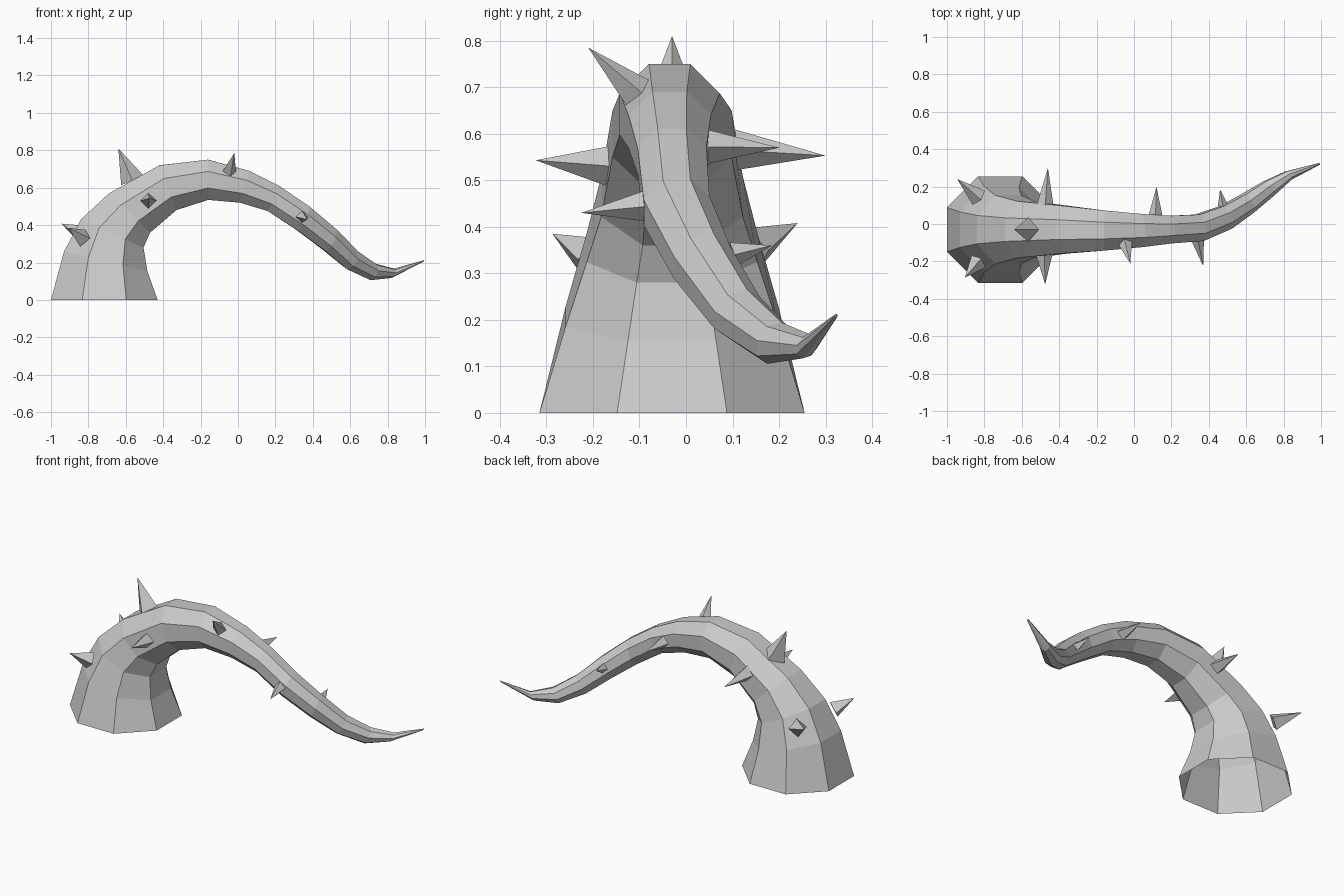
import bpy, bmesh, math
from mathutils import Vector

if "Cube" in bpy.data.objects:
    bpy.data.objects.remove(bpy.data.objects["Cube"])

SIDES = 8

# Arch stations: outer x, outer z, inner x, inner z (side profile), centre y
STATIONS = [
    (-1.00, 0.00, -0.43, 0.00, -0.03),
    (-0.93, 0.26, -0.485, 0.155, -0.03),
    (-0.84, 0.43, -0.505, 0.28, -0.03),
    (-0.69, 0.57, -0.47, 0.36, -0.03),
    (-0.42, 0.72, -0.33, 0.48, -0.03),
    (-0.16, 0.75, -0.16, 0.535, -0.035),
    (0.06, 0.69, 0.01, 0.52, -0.035),
    (0.22, 0.61, 0.16, 0.475, -0.03),
    (0.38, 0.50, 0.32, 0.37, -0.02),
    (0.52, 0.38, 0.46, 0.265, 0.035),
    (0.64, 0.26, 0.575, 0.17, 0.11),
    (0.74, 0.19, 0.70, 0.11, 0.19),
    (0.84, 0.165, 0.815, 0.12, 0.26),
    (0.995, 0.212, 0.99, 0.204, 0.322),
]

# Spikes: base centre, tip, base radius
SPIKES = [
    ((-0.83, 0.14, 0.35), (-0.945, 0.24, 0.408), 0.05),
    ((-0.83, -0.20, 0.33), (-0.905, -0.287, 0.385), 0.05),
    ((-0.565, -0.03, 0.64), (-0.64, -0.03, 0.81), 0.065),
    ((-0.48, -0.16, 0.53), (-0.475, -0.323, 0.543), 0.045),
    ((-0.475, 0.10, 0.565), (-0.46, 0.30, 0.553), 0.045),
    ((-0.05, -0.09, 0.675), (-0.02, -0.21, 0.785), 0.042),
    ((0.115, 0.045, 0.572), (0.12, 0.20, 0.57), 0.037),
    ((0.34, -0.08, 0.445), (0.37, -0.225, 0.43), 0.035),
    ((0.475, 0.10, 0.34), (0.46, 0.185, 0.36), 0.027),
]


def finish(bm, name):
    bmesh.ops.recalc_face_normals(bm, faces=bm.faces)
    mesh = bpy.data.meshes.new(name)
    bm.to_mesh(mesh)
    bm.free()
    obj = bpy.data.objects.new(name, mesh)
    bpy.context.collection.objects.link(obj)
    return obj


# Tapering eight-sided tentacle, open underneath
centres = [Vector(((ox + ix) / 2, y, (oz + iz) / 2)) for ox, oz, ix, iz, y in STATIONS]
bm = bmesh.new()
rings = []
for i, (ox, oz, ix, iz, y) in enumerate(STATIONS):
    span = Vector((ox - ix, 0, oz - iz))
    radius = span.length / 2 / math.cos(math.pi / SIDES)
    out = span.normalized()
    tangent = centres[min(i + 1, len(centres) - 1)] - centres[max(i - 1, 0)]
    if i == 0:
        tangent = Vector((0, 0, 1))
    side = tangent.cross(out).normalized()
    ring = []
    for k in range(SIDES):
        a = 2 * math.pi * (k + 0.5) / SIDES
        ring.append(bm.verts.new(centres[i] + radius * (math.cos(a) * out + math.sin(a) * side)))
    rings.append(ring)
for lower, upper in zip(rings, rings[1:]):
    for k in range(SIDES):
        n = (k + 1) % SIDES
        bm.faces.new((lower[k], lower[n], upper[n], upper[k]))
bm.faces.new(rings[-1])
finish(bm, "tentacle")

# Four-sided thorns along the back and flanks
for i, (base, tip, radius) in enumerate(SPIKES):
    base, tip = Vector(base), Vector(tip)
    axis = tip - base
    bm = bmesh.new()
    bmesh.ops.create_cone(bm, cap_ends=True, segments=4, radius1=radius, radius2=0, depth=axis.length)
    bmesh.ops.remove_doubles(bm, verts=bm.verts, dist=1e-5)
    spike = finish(bm, f"spike_{i + 1}")
    spike.location = (base + tip) / 2
    spike.rotation_euler = axis.to_track_quat('Z', 'Y').to_euler()
